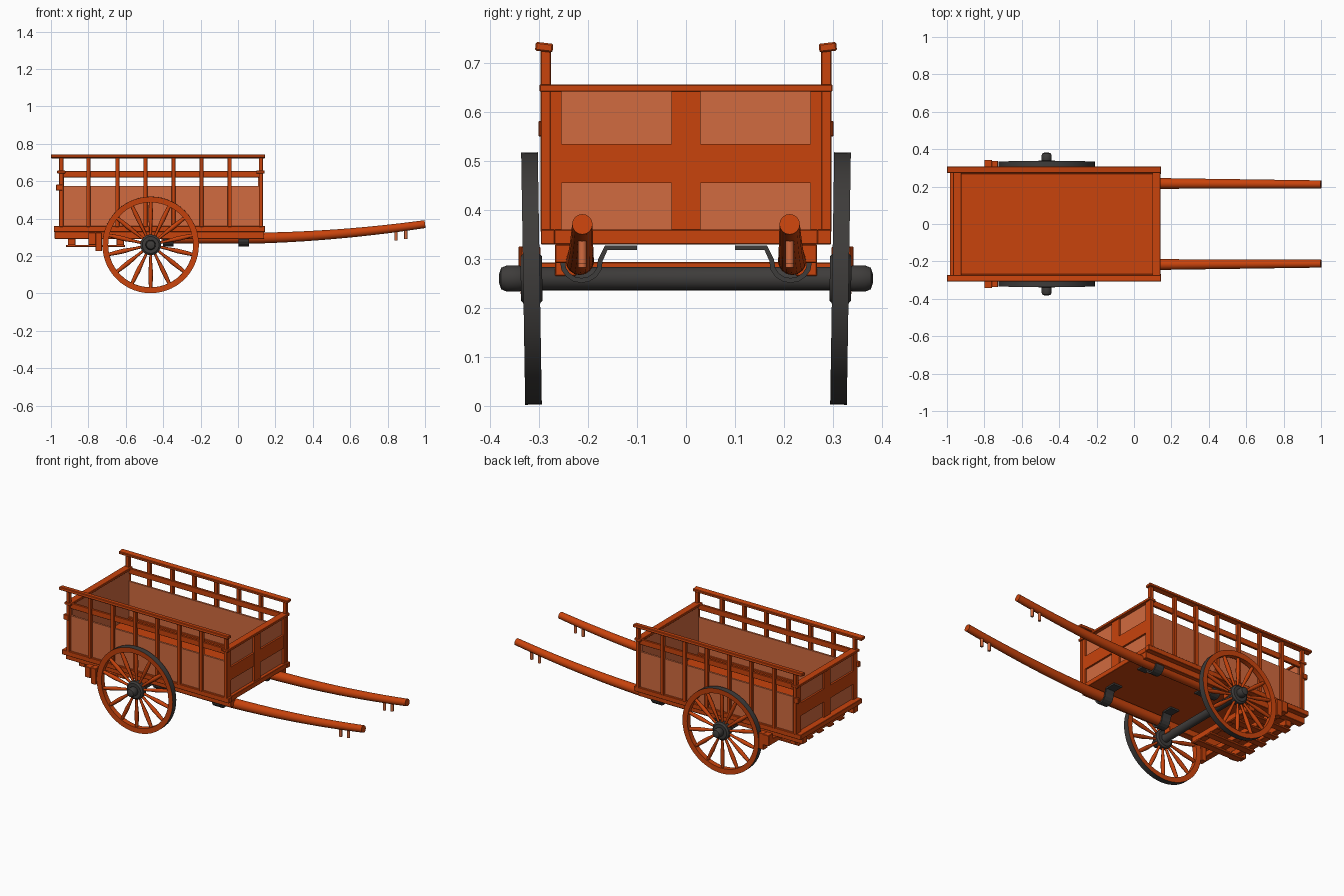
import bpy, bmesh, math
from mathutils import Vector, Matrix

if "Cube" in bpy.data.objects:
    bpy.data.objects.remove(bpy.data.objects["Cube"])


def material(name, col):
    m = bpy.data.materials.new(name)
    m.diffuse_color = (*col, 1)
    m.use_nodes = True
    m.node_tree.nodes["Principled BSDF"].inputs["Base Color"].default_value = m.diffuse_color
    return m


ORANGE = material("orange wood", (0.578, 0.056, 0.0037))
LIGHT = material("light panel wood", (0.64, 0.145, 0.05))
IRON = material("dark iron", (0.048, 0.045, 0.043))


def make(name, bm, *mats):
    bmesh.ops.recalc_face_normals(bm, faces=bm.faces)
    me = bpy.data.meshes.new(name)
    bm.to_mesh(me)
    bm.free()
    for m in mats:
        me.materials.append(m)
    ob = bpy.data.objects.new(name, me)
    bpy.context.collection.objects.link(ob)
    return ob


def boxes(name, items, mat, bevel=0.002):
    """One object from boxes given as (x0, x1, y0, y1, z0, z1)."""
    bm = bmesh.new()
    for x0, x1, y0, y1, z0, z1 in items:
        mtx = Matrix.Translation(((x0 + x1) / 2, (y0 + y1) / 2, (z0 + z1) / 2)) \
            @ Matrix.Diagonal((abs(x1 - x0), abs(y1 - y0), abs(z1 - z0), 1))
        bmesh.ops.create_cube(bm, size=1, matrix=mtx)
    ob = make(name, bm, mat)
    if bevel:
        b = ob.modifiers.new("bevel", 'BEVEL')
        b.width, b.segments = bevel, 1
    return ob


def smooth(ob):
    bpy.ops.object.select_all(action='DESELECT')
    bpy.context.view_layer.objects.active = ob
    ob.select_set(True)
    bpy.ops.object.shade_smooth_by_angle(angle=math.radians(35))


def lathe(name, profile, mats, n=48, closed=False):
    """Turn (radius, y) points about the y axis."""
    bm = bmesh.new()
    rings = [[bm.verts.new((r * math.sin(2 * math.pi * i / n), y,
                            r * math.cos(2 * math.pi * i / n))) for i in range(n)]
             for r, y in profile]
    pairs = list(zip(rings, rings[1:] + rings[:1]))
    for a, b in pairs if closed else pairs[:-1]:
        for i in range(n):
            j = (i + 1) % n
            bm.faces.new((a[i], a[j], b[j], b[i]))
    if not closed:
        bm.faces.new(rings[0])
        bm.faces.new(rings[-1])
    ob = make(name, bm, *mats)
    smooth(ob)
    return ob


def tubes(name, paths, mat, res=4):
    """Round bars: each path is a list of (x, y, z, radius)."""
    cu = bpy.data.curves.new(name, 'CURVE')
    cu.dimensions = '3D'
    cu.bevel_depth, cu.bevel_resolution, cu.use_fill_caps = 1, res, True
    for path in paths:
        sp = cu.splines.new('POLY')
        sp.points.add(len(path) - 1)
        for p, (x, y, z, r) in zip(sp.points, path):
            p.co, p.radius = (x, y, z, 1), r
    cu.materials.append(mat)
    ob = bpy.data.objects.new(name, cu)
    bpy.context.collection.objects.link(ob)
    return ob


# Floor and chassis
boxes("floor", [(-0.965, 0.13, -0.275, 0.275, 0.33, 0.35)], ORANGE)
boxes("end_sill", [(-0.985, -0.95, -0.29, 0.29, 0.33, 0.36),
                   (0.11, 0.14, -0.27, 0.27, 0.33, 0.36)], ORANGE)

POSTS = [-0.945, -0.80, -0.645, -0.495, -0.345, -0.195, -0.045, 0.122]
for s, side in ((-1, "front"), (1, "back")):
    boxes(side + "_sill", [(-0.985, 0.145, s * 0.268, s * 0.297, 0.33, 0.36)], ORANGE)
    boxes(side + "_chassis_beam", [(-0.98, 0.14, s * 0.225, s * 0.268, 0.292, 0.33)], ORANGE)
    # Slatted side: light board, posts and two rails
    boxes(side + "_side_board", [(-0.945, 0.125, s * 0.272, s * 0.284, 0.35, 0.575)], LIGHT, 0)
    boxes(side + "_posts", [(x - 0.011, x + 0.011, s * 0.276, s * 0.298, 0.355, 0.73)
                            for x in POSTS], ORANGE)
    boxes(side + "_middle_rail", [(-0.94, 0.13, s * 0.274, s * 0.288, 0.62, 0.655)], ORANGE)
    top = boxes(side + "_top_rail", [(-1.0, 0.145, -0.018, 0.018, -0.009, 0.009)], ORANGE, 0.003)
    top.location = (0, s * 0.29, 0.733)
    top.rotation_euler.x = s * 0.12

# Framed end gates with four light panels each
for x, d, end in ((0.12, 1, "head"), (-0.945, -1, "tail")):
    boxes(end + "_gate_panel", [(x - d * 0.014, x, -0.272, 0.272, 0.35, 0.645)], LIGHT, 0)
    f = [(x, x + d * 0.012, a, b, 0.345, 0.645)
         for a, b in ((-0.288, -0.255), (-0.03, 0.03), (0.255, 0.288))]
    f += [(x, x + d * 0.011, -0.28, 0.28, a, b) for a, b in ((0.345, 0.36), (0.455, 0.535))]
    boxes(end + "_gate_frame", f, ORANGE, 0)
    boxes(end + "_gate_cap", [(x - 0.022, x + 0.022, -0.3, 0.3, 0.642, 0.657)], ORANGE)
boxes("tail_latches", [(-0.972, -0.94, s * 0.285, s * 0.302, 0.55, 0.582) for s in (-1, 1)], ORANGE)

# Wheels, slightly tilted outward at the top
C = Vector((-0.467, 0, 0.26))
for s, side in ((-1, "front"), (1, "back")):
    parts = []
    rim = lathe(side + "_wheel_rim", [(0.258, -0.017), (0.258, 0.017), (0.227, 0.015),
                                      (0.227, -0.015)], (ORANGE, IRON), 56, True)
    for p in rim.data.polygons:  # iron tyre on the outward tread
        c = p.center
        radial = Vector((c.x, 0, c.z))
        p.material_index = int(radial.length > 0.25 and abs(p.normal.y) < 0.5)
    parts.append(rim)
    spokes = []
    for i in range(14):
        a = 2 * math.pi * i / 14
        spokes.append([(r * math.sin(a), 0, r * math.cos(a), w) for r, w in
                       ((0.04, 0.007), (0.09, 0.008), (0.15, 0.0125), (0.19, 0.0115), (0.232, 0.009))])
    parts.append(tubes(side + "_wheel_spokes", spokes, ORANGE, 2))
    parts.append(lathe(side + "_wheel_hub", [(0.045, -0.022), (0.055, -0.014), (0.055, 0.014),
                                             (0.045, 0.022)], (IRON,), 32))
    for o in parts:
        o.location = C + Vector((0, s * 0.316, 0))
        o.rotation_euler.x = -s * 0.016

# Axle with thicker rounded ends
half = [(0.024, 0.335), (0.027, 0.342), (0.027, 0.366), (0.022, 0.378), (0.010, 0.382)]
axle = lathe("axle", [(r, -y) for r, y in reversed(half)] + half, (IRON,), 24)
axle.location = C
boxes("axle_block", [(-0.495, -0.44, s * 0.225, s * 0.268, 0.265, 0.3) for s in (-1, 1)], ORANGE)

# Curved pulling shafts with pegs near the tips
for s, side in ((-1, "front"), (1, "back")):
    path = []
    for i in range(25):
        x = -0.41 + 1.41 * i / 24
        t = max(0, (x - 0.1) / 0.9)
        path.append((x, s * (0.217 - 0.005 * t), 0.296 + 0.02 * t + 0.055 * t * t, 0.029 - 0.008 * t))
    tubes(side + "_shaft", [path], ORANGE, 6)
    tubes(side + "_shaft_pegs", [[(x, s * 0.212, 0.35, 0.009), (x, s * 0.212, z, 0.009)]
                                 for x, z in ((0.845, 0.283), (0.897, 0.291))], LIGHT, 2)
    # Iron straps holding the shaft under the floor
    for k, x in enumerate((0.002, -0.4)):
        prof = [(0.10, 0.323), (0.163, 0.323), (0.175, 0.298)]
        prof += [(0.214 - 0.039 * math.cos(a * math.pi / 8), 0.294 - 0.038 * math.sin(a * math.pi / 8))
                 for a in range(1, 8)]
        prof += [(0.253, 0.298), (0.256, 0.325)]
        bm = bmesh.new()
        rows = [[bm.verts.new((xx, s * y, z)) for xx in (x, x + 0.056)] for y, z in prof]
        for a, b in zip(rows, rows[1:]):
            bm.faces.new((a[0], a[1], b[1], b[0]))
        ob = make(f"{side}_shaft_strap_{k + 1}", bm, IRON)
        so = ob.modifiers.new("thickness", 'SOLIDIFY')
        so.thickness, so.offset = 0.01, 0

# Slatted rack under the tail
boxes("rack_crossbars", [(x - 0.02, x + 0.02, -0.24, 0.24, 0.258, 0.294)
                         for x in (-0.89, -0.63)], ORANGE)
boxes("rack_slats", [(-0.92, -0.605, y - 0.022, y + 0.022, 0.248, 0.26)
                     for y in (-0.2, -0.1, 0, 0.1, 0.2)], ORANGE)

# Brake beam and blocks behind the wheels
boxes("brake_beam", [(-0.80, -0.76, -0.343, 0.343, 0.26, 0.293)], ORANGE)
boxes("brake_blocks", [(-0.762, -0.728, s * 0.298, s * 0.338, 0.226, 0.325) for s in (-1, 1)]
      + [(-0.80, -0.76, s * 0.3, s * 0.343, 0.285, 0.325) for s in (-1, 1)], ORANGE)
